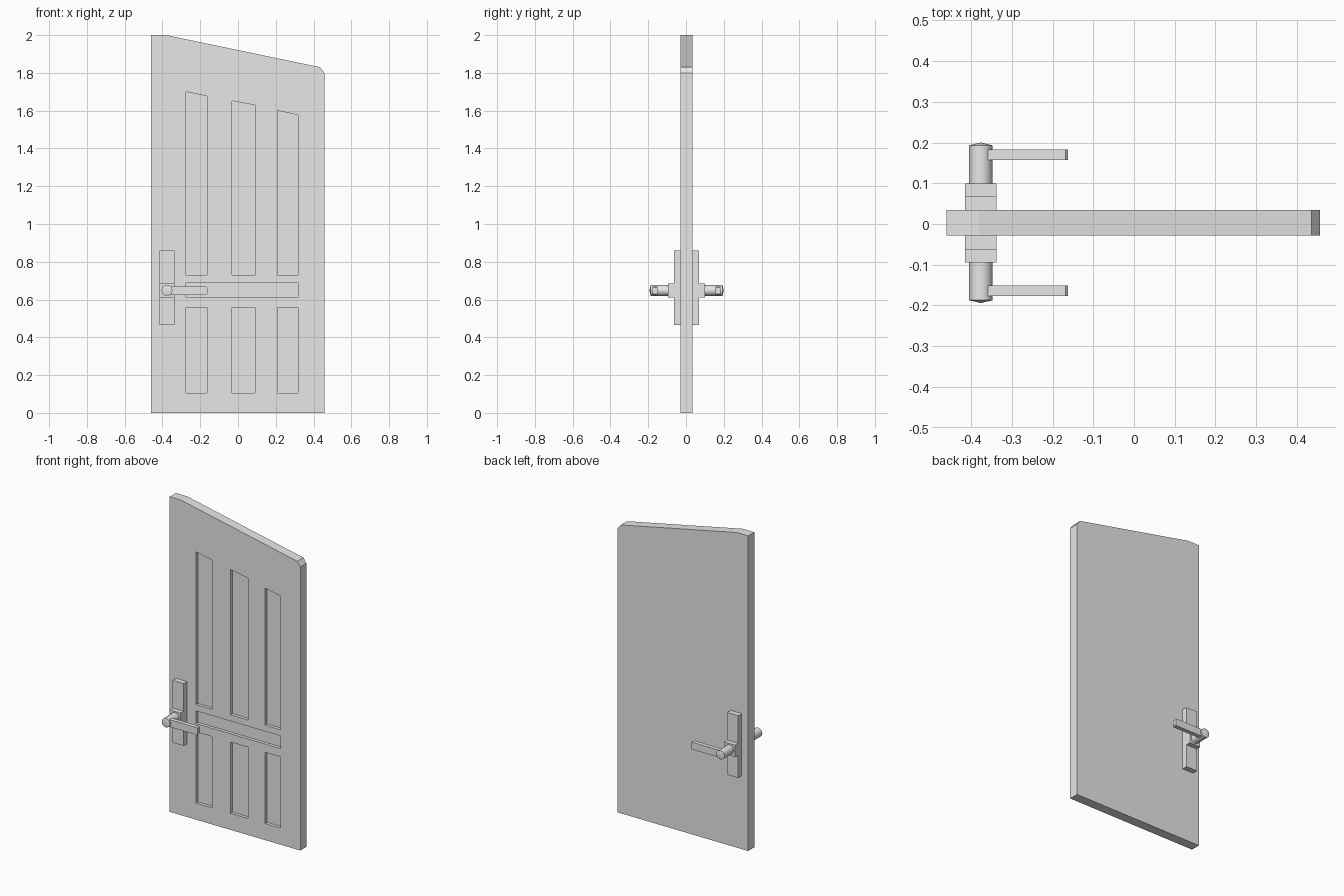
import bpy
import bmesh
import math
from mathutils import Matrix, Vector

old = bpy.data.objects.get("Cube")
if old:
    bpy.data.objects.remove(old, do_unlink=True)

GREY = (0.8, 0.8, 0.8, 1.0)
grey = bpy.data.materials.new("plain_grey")
grey.use_nodes = True
grey.diffuse_color = GREY
grey.node_tree.nodes["Principled BSDF"].inputs["Base Color"].default_value = GREY

MID = 0.003          # middle plane of the slab
HALF = 0.031         # half of its thickness


def make_object(name, bm):
    bmesh.ops.recalc_face_normals(bm, faces=bm.faces)
    mesh = bpy.data.meshes.new(name)
    bm.to_mesh(mesh)
    bm.free()
    mesh.materials.append(grey)
    obj = bpy.data.objects.new(name, mesh)
    bpy.context.collection.objects.link(obj)
    return obj


def extrude_profile(bm, points, y0, y1):
    """Solid prism from an x-z outline, running from y0 to y1."""
    face = bm.faces.new([bm.verts.new((x, y0, z)) for x, z in points])
    out = bmesh.ops.extrude_face_region(bm, geom=[face])
    verts = [v for v in out["geom"] if isinstance(v, bmesh.types.BMVert)]
    bmesh.ops.translate(bm, verts=verts, vec=(0, y1 - y0, 0))


def rectangle(x0, x1, z0, z1):
    return [(x0, z0), (x1, z0), (x1, z1), (x0, z1)]


# Door slab with a sloping top
bm = bmesh.new()
outline = [(-0.46, 0), (0.457, 0), (0.457, 1.80), (0.435, 1.83), (-0.38, 2), (-0.46, 2)]
extrude_profile(bm, outline, MID - HALF, MID + HALF)
door = make_object("door_slab", bm)

# Sunken panels in the front: three tall, three short, one rail
bm = bmesh.new()
front, floor = MID - HALF - 0.05, MID - HALF + 0.02
for x0, x1, top in ((-0.275, -0.163, 1.70), (-0.033, 0.09, 1.652), (0.21, 0.318, 1.60)):
    tall = [(x0, 0.73), (x1, 0.73), (x1, top - 0.023), (x0, top)]
    extrude_profile(bm, tall, front, floor)
    extrude_profile(bm, rectangle(x0, x1, 0.105, 0.557), front, floor)
extrude_profile(bm, rectangle(-0.275, 0.318, 0.61, 0.69), front, floor)
cutter = make_object("panel_cutter", bm)
cutter.hide_render = True

cut = door.modifiers.new("panels", "BOOLEAN")
cut.operation = "DIFFERENCE"
cut.solver = "EXACT"
cut.object = cutter
bpy.context.view_layer.update()
graph = bpy.context.evaluated_depsgraph_get()
carved = bpy.data.meshes.new_from_object(door.evaluated_get(graph))
door.modifiers.clear()
door.data = carved
bpy.data.objects.remove(cutter, do_unlink=True)

# Handle set on each face of the door
PIVOT_X, PIVOT_Z, RADIUS = -0.376, 0.648, 0.029
for side, sign in (("front", -1), ("back", 1)):
    def out(distance):
        return MID + sign * distance

    bm = bmesh.new()
    extrude_profile(bm, rectangle(-0.415, -0.337, 0.465, 0.86), out(HALF - 0.003), out(0.066))
    make_object(side + "_handle_plate", bm)

    bm = bmesh.new()
    extrude_profile(bm, rectangle(-0.415, -0.337, 0.61, 0.685), out(0.06), out(0.097))
    make_object(side + "_handle_boss", bm)

    # Round spindle with a shallow pointed cap
    bm = bmesh.new()
    turn = Matrix.Rotation(math.pi / 2, 4, "X")
    for r1, r2, a, b in ((RADIUS, RADIUS, 0.09, 0.19), (RADIUS, 0, 0.19, 0.197)):
        place = Matrix.Translation(Vector((PIVOT_X, out((a + b) / 2), PIVOT_Z)))
        flip = turn if sign < 0 else Matrix.Rotation(-math.pi / 2, 4, "X")
        bmesh.ops.create_cone(bm, cap_ends=False, segments=16, radius1=r1, radius2=r2,
                              depth=b - a, matrix=place @ flip)
    bmesh.ops.remove_doubles(bm, verts=bm.verts, dist=0.0005)
    spindle = make_object(side + "_handle_spindle", bm)
    bpy.ops.object.select_all(action="DESELECT")
    spindle.select_set(True)
    bpy.context.view_layer.objects.active = spindle
    bpy.ops.object.shade_smooth_by_angle(angle=math.radians(30))
    spindle.select_set(False)

    # Flat lever with clipped end corners
    bm = bmesh.new()
    tip, low, high, clip = -0.162, 0.624, 0.67, 0.006
    lever = [(PIVOT_X, low), (tip - clip, low), (tip, low + clip),
             (tip, high - clip), (tip - clip, high), (PIVOT_X, high)]
    extrude_profile(bm, lever, out(0.154), out(0.18))
    make_object(side + "_handle_lever", bm)
